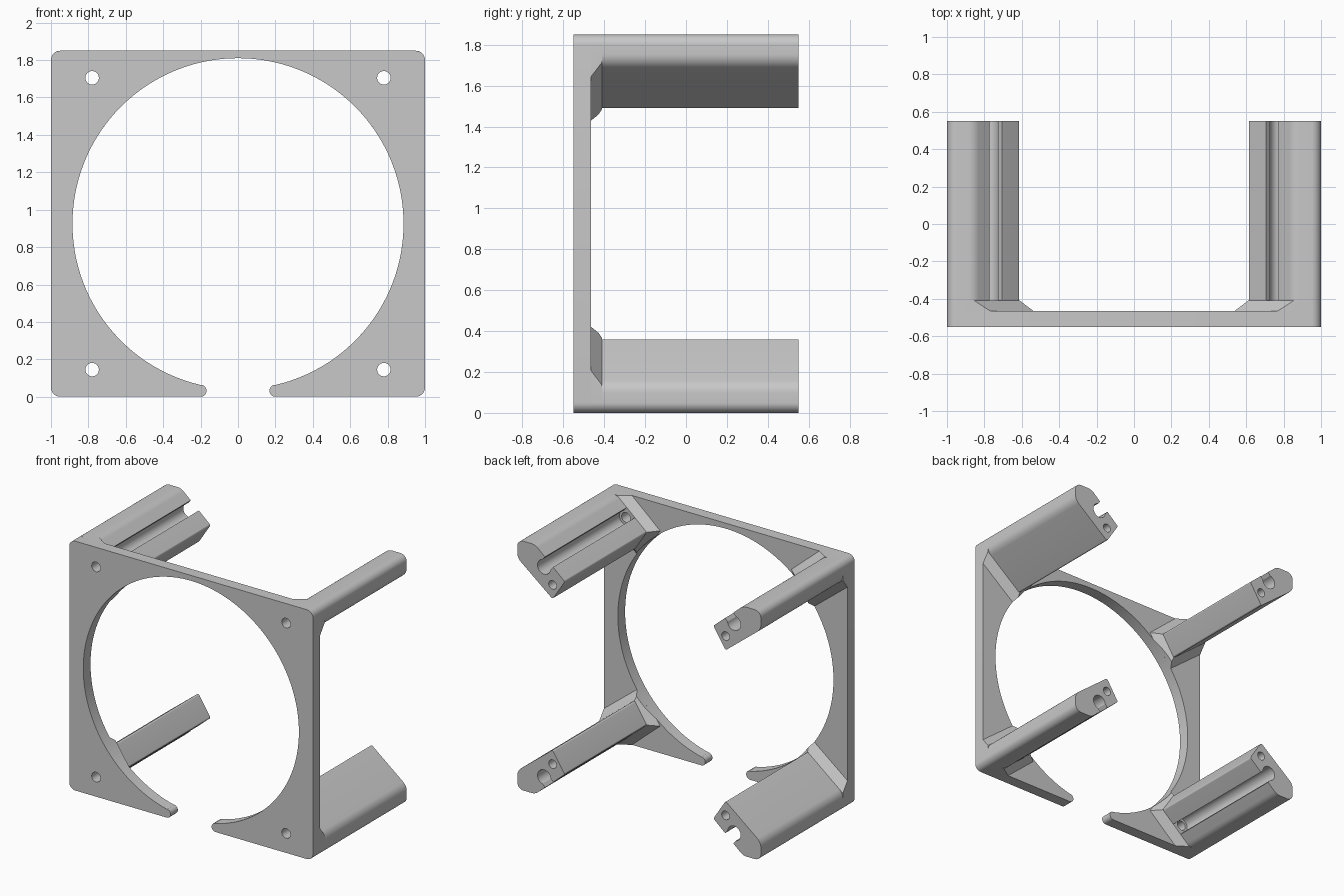
import bpy, bmesh, math
from mathutils import Vector

HEIGHT = 1.85
FRONT, PLATE_BACK, FLARE_BACK, BACK = -0.55, -0.465, -0.41, 0.55
RING = 0.885          # radius of the large opening
SCREW = (0.22, 0.145)  # screw axis, measured inward from each corner

if "Cube" in bpy.data.objects:
    bpy.data.objects.remove(bpy.data.objects["Cube"], do_unlink=True)

grey = bpy.data.materials.new("plain grey")
grey.use_nodes = True
grey.diffuse_color = (0.58, 0.58, 0.58, 1)
grey.node_tree.nodes["Principled BSDF"].inputs["Base Color"].default_value = grey.diffuse_color


def arc(cx, cy, r, start, end, steps):
    angles = [math.radians(start + (end - start) * i / steps) for i in range(steps + 1)]
    return [(cx + r * math.cos(t), cy + r * math.sin(t)) for t in angles]


def circle(cx, cy, r, steps=32):
    return arc(cx, cy, r, 0, 360, steps)[:-1]


def rounded(corners, steps=8):
    """Polygon from (a, b, radius) corners, each corner filleted."""
    out = []
    for i, (a, b, r) in enumerate(corners):
        p = Vector((a, b))
        if r == 0:
            out.append((a, b))
            continue
        d0 = (Vector(corners[i - 1][:2]) - p).normalized()
        d1 = (Vector(corners[(i + 1) % len(corners)][:2]) - p).normalized()
        half = d0.angle(d1) / 2
        centre = p + (d0 + d1).normalized() * (r / math.sin(half))
        v0 = p + d0 * (r / math.tan(half)) - centre
        v1 = p + d1 * (r / math.tan(half)) - centre
        for k in range(steps + 1):
            v = v0.lerp(v1, k / steps).normalized() * r
            out.append(tuple(centre + v))
    return out


def loft(name, sections, place=lambda a, b: (a, b)):
    """Solid through pairs of equal outlines: [(outline0, y0, outline1, y1), ...]."""
    bm = bmesh.new()
    for low, y0, high, y1 in sections:
        rings = []
        for pts, y in ((low, y0), (high, y1)):
            flat = [place(*p) for p in pts]
            rings.append([bm.verts.new((x, y, z)) for x, z in flat])
        bm.faces.new(rings[0])
        bm.faces.new(rings[1])
        n = len(low)
        for i in range(n):
            j = (i + 1) % n
            bm.faces.new((rings[0][i], rings[0][j], rings[1][j], rings[1][i]))
    bmesh.ops.recalc_face_normals(bm, faces=bm.faces)
    mesh = bpy.data.meshes.new(name)
    bm.to_mesh(mesh)
    bm.free()
    mesh.materials.append(grey)
    obj = bpy.data.objects.new(name, mesh)
    bpy.context.scene.collection.objects.link(obj)
    return obj


def cut(obj, cutter):
    """Subtract the cutter, then shade smooth with sharp edges kept."""
    mod = obj.modifiers.new("cut", 'BOOLEAN')
    mod.operation, mod.solver, mod.object = 'DIFFERENCE', 'EXACT', cutter
    bpy.context.view_layer.update()
    graph = bpy.context.evaluated_depsgraph_get()
    mesh = bpy.data.meshes.new_from_object(obj.evaluated_get(graph))
    obj.modifiers.clear()
    obj.data = mesh
    bpy.data.objects.remove(cutter, do_unlink=True)
    mesh.polygons.foreach_set("use_smooth", [True] * len(mesh.polygons))
    mesh.set_sharp_from_angle(angle=math.radians(25))


def corner_place(sx, top):
    return lambda a, b: (sx * (1 - a), HEIGHT - b if top else b)


CORNERS = [(sx, top) for sx in (1, -1) for top in (False, True)]
mid = HEIGHT / 2

# Front plate: square with a large round opening, split at the bottom
tip_x, tip_r = 0.2, 0.032
tip_angle = -90 + math.degrees(math.asin(tip_x / RING))
half = (arc(0.95, HEIGHT - 0.05, 0.05, 90, 0, 8)
        + arc(0.95, 0.05, 0.05, 0, -90, 8)
        + arc(tip_x, tip_r, tip_r, 270, 95, 10)
        + arc(0, mid, RING, tip_angle, 90, 72))
outline = half + [(-x, z) for x, z in reversed(half[:-1])]
plate = loft("front_plate", [(outline, FRONT, outline, PLATE_BACK)])
holes = []
for sx, top in CORNERS:
    x, z = corner_place(sx, top)(*SCREW)
    ring = circle(x, z, 0.036)
    holes.append((ring, -0.7, ring, -0.3))
cut(plate, loft("plate_cutter", holes))

# Leg cross-section, with an open keyhole channel in one long side
tip_low, slot_end = Vector((0.39, 0.21)), Vector((0.147, 0))
u = (slot_end - tip_low).normalized()
c = Vector(SCREW)
foot = tip_low + u * (c - tip_low).dot(u)
n = (c - foot).normalized()
neck, bore = 0.044, 0.054
lip = math.degrees(math.acos(neck / bore))
channel = [foot - u * neck]
channel += [c + u * s + n * t for s, t in arc(0, 0, bore, 180 + lip, -lip, 24)]
channel += [foot + u * neck]
leg_outline = rounded([(0, 0, 0.05), (0, 0.135, 0.08), (0.29, 0.365, 0.012), (*tip_low, 0.012)]
                      + [(p.x, p.y, 0) for p in channel] + [(*slot_end, 0.08)])

# Flared foot where each leg meets the plate
foot_wide = rounded([(0, 0, 0.05), (0, 0.207, 0), (0.303, 0.446, 0), (0.462, 0.2, 0), (0.231, 0, 0)])
foot_narrow = rounded([(0, 0, 0.05), (0, 0.135, 0), (0.29, 0.365, 0), (*tip_low, 0), (*slot_end, 0)])

for sx, top in CORNERS:
    place = corner_place(sx, top)
    side = ("upper_" if top else "lower_") + ("left_" if sx > 0 else "right_")

    leg = loft(side + "leg", [(leg_outline, FLARE_BACK, leg_outline, BACK)], place)
    pin = circle(0.29, 0.26, 0.032)
    cut(leg, loft("pin_cutter", [(pin, -0.35, pin, 0.7)], place))

    flare = loft(side + "leg_foot", [(foot_wide, PLATE_BACK, foot_narrow, FLARE_BACK)], place)
    screw = circle(*SCREW, 0.036)
    opening = circle(1, mid, RING, 144)
    cut(flare, loft("foot_cutter", [(screw, -0.7, screw, -0.3), (opening, -0.7, opening, -0.3)], place))
